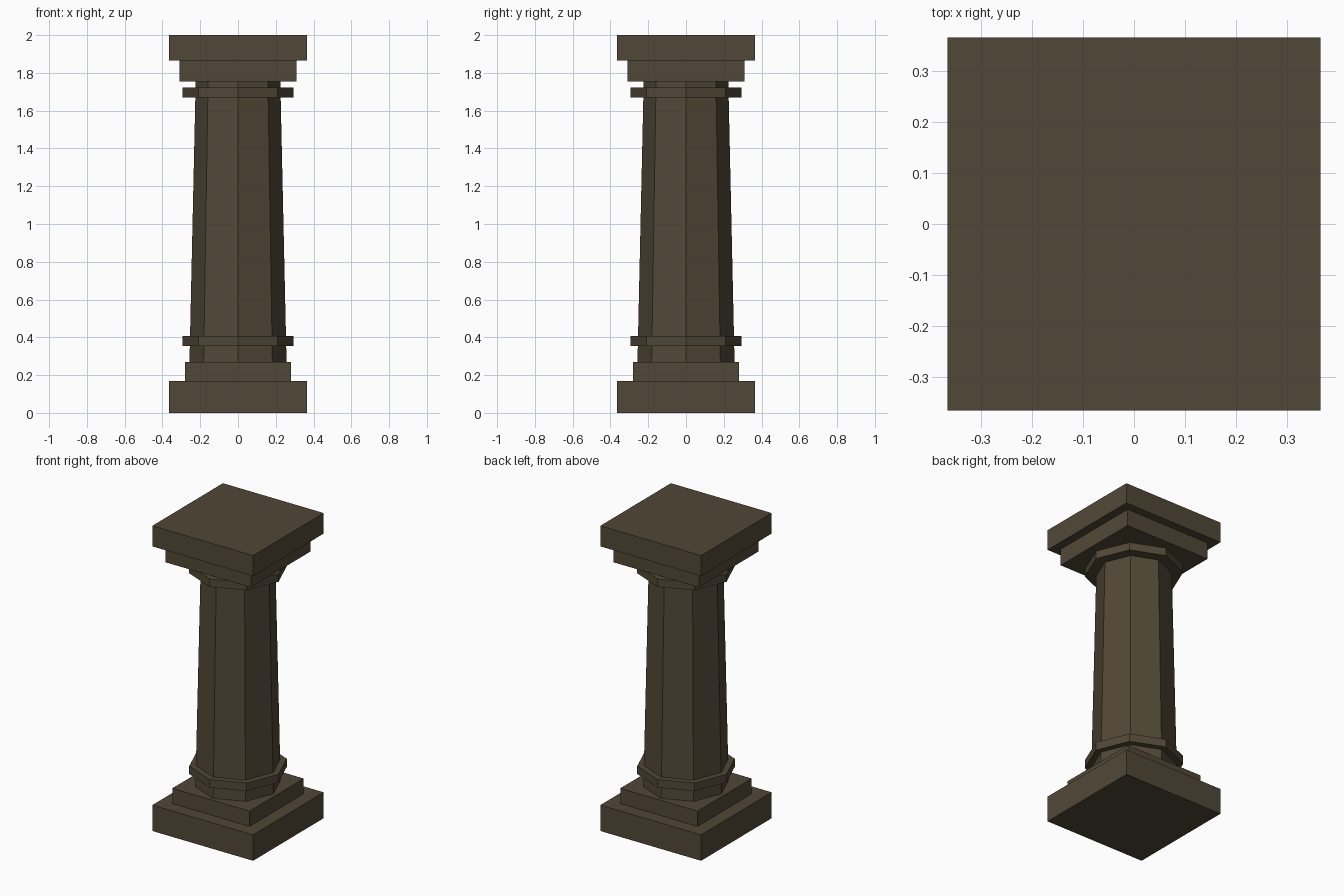
import bpy
import math

cube = bpy.data.objects.get("Cube")
if cube:
    bpy.data.objects.remove(cube, do_unlink=True)

# Single weathered stone colour
stone = bpy.data.materials.new("brown_stone")
stone.use_nodes = True
colour = (0.083, 0.064, 0.037, 1.0)
stone.diffuse_color = colour
bsdf = stone.node_tree.nodes["Principled BSDF"]
bsdf.inputs["Base Color"].default_value = colour
bsdf.inputs["Roughness"].default_value = 0.9


def prism(name, sides, bottom, top, z0, z1, turn=0.0):
    """Straight or tapered prism; bottom and top are corner radii."""
    bpy.ops.mesh.primitive_cone_add(
        vertices=sides, radius1=bottom, radius2=top, depth=z1 - z0,
        location=(0, 0, (z0 + z1) / 2), rotation=(0, 0, turn))
    obj = bpy.context.object
    bpy.ops.object.transform_apply(location=True, rotation=True, scale=True)
    obj.name = obj.data.name = name
    obj.data.materials.append(stone)
    return obj


def slab(name, half, z0, z1):
    """Square slab with sides facing the axes."""
    r = half * math.sqrt(2)
    return prism(name, 4, r, r, z0, z1, math.pi / 4)


# Stepped square base
slab("base_plinth", 0.365, 0.0, 0.17)
slab("base_step", 0.28, 0.17, 0.27)

# Tapered octagonal shaft with its two collars
prism("shaft", 8, 0.257, 0.224, 0.27, 1.755)
prism("lower_collar", 8, 0.294, 0.294, 0.355, 0.408)
prism("upper_collar", 8, 0.294, 0.294, 1.67, 1.722)

# Stepped square capital
slab("capital_step", 0.31, 1.755, 1.865)
slab("capital_slab", 0.365, 1.865, 2.0)
